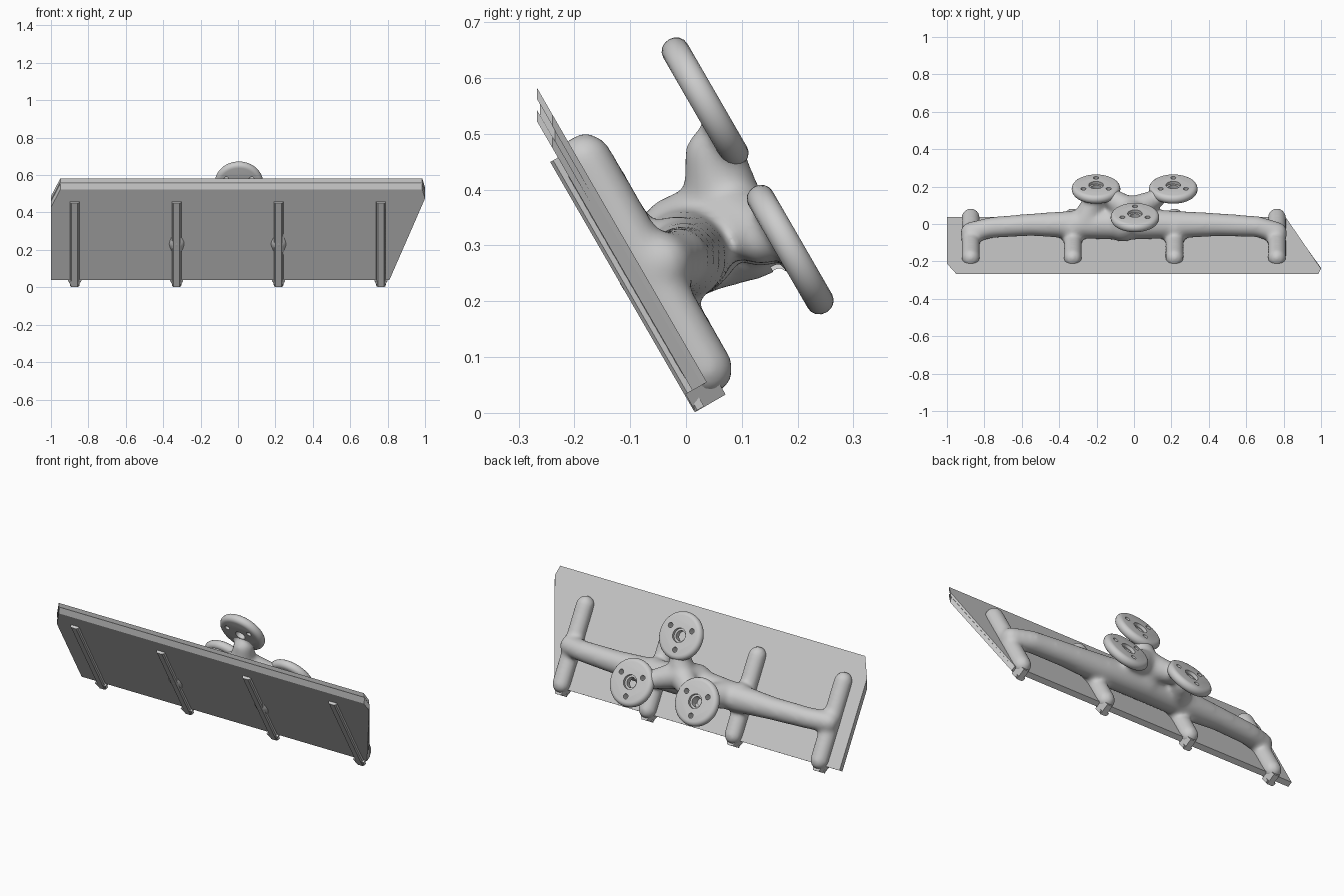
import bpy, bmesh, math
from mathutils import Matrix, Vector

if "Cube" in bpy.data.objects:
    bpy.data.objects.remove(bpy.data.objects["Cube"])

# Everything is modelled in the tilted frame: x, v (up along the plate), w (out of its back)
TILT = Matrix.Rotation(math.radians(-60), 4, 'X')


def P(x, v, w):
    return Vector((x, -v, w))


def finish(bm, name):
    bmesh.ops.recalc_face_normals(bm, faces=bm.faces)
    me = bpy.data.meshes.new(name)
    bm.to_mesh(me)
    bm.free()
    me.transform(TILT)
    ob = bpy.data.objects.new(name, me)
    bpy.context.collection.objects.link(ob)
    return ob


def loft(bm, rings):
    loops = [[bm.verts.new(p) for p in r] for r in rings]
    for a, b in zip(loops, loops[1:]):
        for i in range(len(a)):
            j = (i + 1) % len(a)
            bm.faces.new((a[i], a[j], b[j], b[i]))
    bm.faces.new(loops[0])
    bm.faces.new(loops[-1])


def lathe(bm, cx, cv, profile, n=48):
    loft(bm, [[P(cx + r * math.cos(2 * math.pi * i / n), cv + r * math.sin(2 * math.pi * i / n), w)
               for i in range(n)] for r, w in profile])


def tube(bm, nodes):
    # chain of balls joined by tapered cylinders; nodes are (x, v, w, radius)
    for x, v, w, r in nodes:
        bmesh.ops.create_uvsphere(bm, u_segments=32, v_segments=16, radius=r,
                                  matrix=Matrix.Translation(P(x, v, w)))
    for a, b in zip(nodes, nodes[1:]):
        p, q = P(*a[:3]), P(*b[:3])
        m = Matrix.Translation((p + q) / 2) @ (q - p).to_track_quat('Z', 'Y').to_matrix().to_4x4()
        bmesh.ops.create_cone(bm, cap_ends=True, segments=32, radius1=a[3], radius2=b[3],
                              depth=(q - p).length, matrix=m)


def apply_all(ob):
    bpy.ops.object.select_all(action='DESELECT')
    ob.select_set(True)
    bpy.context.view_layer.objects.active = ob
    for m in list(ob.modifiers):
        bpy.ops.object.modifier_apply(modifier=m.name)


def smooth(ob, deg):
    bpy.ops.object.select_all(action='DESELECT')
    ob.select_set(True)
    bpy.context.view_layer.objects.active = ob
    bpy.ops.object.shade_smooth_by_angle(angle=math.radians(deg))


POSTS = (-0.873, -0.328, 0.217, 0.764)
DISCS = ((-0.203, 0.16), (0.21, 0.16), (0.005, 0.465))

# Tilted plate: top edge cut vertically, shallow groove along it
bm = bmesh.new()
rings = []
for w, inset in ((.03, 0), (.04, 0), (.04, .01), (.05, .01), (.05, 0), (.06, 0)):
    t = 1.732 * w + 0.534 - inset
    rings.append([P(x, v, w) for x, v in ((-1, .029), (-1, t - .11), (-.95, t),
                                          (.985, t), (1, t - .055), (.81, .029))])
loft(bm, rings)
finish(bm, "plate")

# Front ribs with a lip wrapping under the plate
bm = bmesh.new()
for x in POSTS:
    loft(bm, [[P(x - h, v0, w), P(x + h, v0, w), P(x + h, .511, w), P(x - h, .511, w)]
              for h, v0, w in ((.016, -.006, .014), (.023, -.006, .02), (.026, -.006, .034))])
    loft(bm, [[P(x - .016, -.007, w), P(x + .016, -.007, w), P(x + .035, .03, w), P(x - .035, .03, w)]
              for w in (.016, .078)])
finish(bm, "front_ribs")

# Bracket: posts, cross pipe, trunk and arms, fused and smoothed
bm = bmesh.new()
for x in POSTS:
    tube(bm, [(x, .05, .07, .05), (x, .482, .07, .05)])
tube(bm, [(-.873, .255, .095, .056), (-.76, .245, .12, .056), (-.55, .24, .134, .06),
          (-.33, .24, .135, .074), (-.05, .25, .145, .085), (.217, .24, .135, .074),
          (.45, .24, .134, .062), (.66, .245, .125, .056), (.764, .255, .095, .056)])
for x in POSTS[1:3]:
    tube(bm, [(x, .25, .125, .075), (x, .25, .07, .06)])
hub = (-.02, .275, .24, .075)
tube(bm, [(-.06, .26, .15, .095), hub])
tube(bm, [hub, (0, .375, .275, .054)])
tube(bm, [hub, (.12, .205, .275, .05)])
tube(bm, [hub, (-.12, .205, .275, .055)])
tube(bm, [(-.27, .245, .14, .075), (-.21, .2, .255, .062)])
for cx, cv in DISCS:
    lathe(bm, cx, cv, ((.116, .287), (.116, .326)))
bracket = finish(bm, "bracket")
m = bracket.modifiers.new("fuse", 'REMESH')
m.mode = 'VOXEL'
m.voxel_size = 0.01
m = bracket.modifiers.new("soften", 'SMOOTH')
m.factor = 0.5
m.iterations = 20
apply_all(bracket)

# Mounting discs with rounded rims
bm = bmesh.new()
rim = [(.107 + .023 * math.cos(a), .308 + .025 * math.sin(a))
       for a in (math.radians(-90 + 22.5 * k) for k in range(9))]
for cx, cv in DISCS:
    lathe(bm, cx, cv, rim, 64)
discs = finish(bm, "mounting_discs")

# Counterbored centre holes and three bolt holes per disc
bm = bmesh.new()
for cx, cv in DISCS:
    lathe(bm, cx, cv, ((.028, .262), (.028, .316), (.039, .316), (.039, .36)), 32)
    for deg in (-90, 30, 150):
        a = math.radians(deg)
        lathe(bm, cx + .078 * math.cos(a), cv + .078 * math.sin(a), ((.014, .262), (.014, .36)), 20)
cutter = finish(bm, "hole_cutter")
cutter.hide_render = True
for ob in (bracket, discs):
    m = ob.modifiers.new("holes", 'BOOLEAN')
    m.operation = 'DIFFERENCE'
    m.solver = 'EXACT'
    m.object = cutter
    apply_all(ob)
bpy.data.objects.remove(cutter)

smooth(bracket, 50)
smooth(discs, 35)
